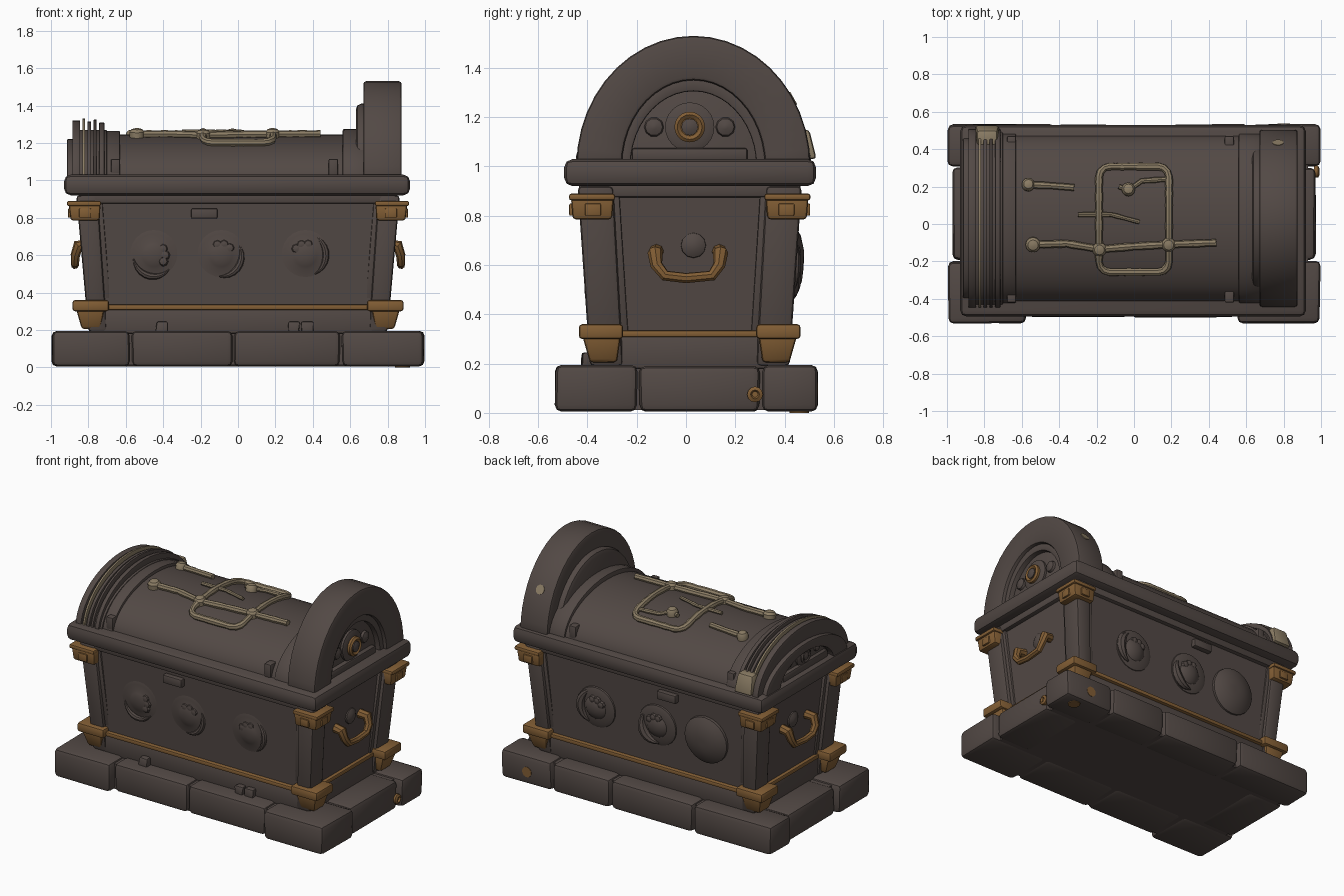
import bpy, bmesh, math, random
from mathutils import Vector

if "Cube" in bpy.data.objects:
    bpy.data.objects.remove(bpy.data.objects["Cube"])
random.seed(4)

def material(name, rgb):
    m = bpy.data.materials.new(name)
    m.diffuse_color = (*rgb, 1)
    m.use_nodes = True
    m.node_tree.nodes["Principled BSDF"].inputs["Base Color"].default_value = m.diffuse_color
    return m

STONE = material("dark stone", (0.085, 0.066, 0.059))
GOLD = material("old gold", (0.225, 0.112, 0.035))
TAN = material("tan rope", (0.26, 0.205, 0.13))

def finish(name, bm, mat, bevel=0, segs=2):
    bmesh.ops.recalc_face_normals(bm, faces=bm.faces)
    if bevel:
        edges = [e for e in bm.edges if e.calc_face_angle(0) > 0.6]
        bmesh.ops.bevel(bm, geom=edges, offset=bevel, segments=segs, profile=0.5, affect='EDGES')
    me = bpy.data.meshes.new(name)
    bm.to_mesh(me)
    bm.free()
    me.materials.append(mat)
    for p in me.polygons:
        p.use_smooth = True
    me.set_sharp_from_angle(angle=math.radians(35))
    ob = bpy.data.objects.new(name, me)
    bpy.context.collection.objects.link(ob)
    return ob

def block(name, x, y, z, mat=STONE, bevel=0.01, top=None, jitter=0):
    """Box between ranges x, y, z; top = (x range, y range) makes it tapered."""
    bm = bmesh.new()
    rows = []
    for zz, (xr, yr) in ((z[0], (x, y)), (z[1], top or (x, y))):
        j = lambda: random.uniform(-jitter, jitter)
        rows.append([bm.verts.new((xr[a] + j(), yr[b] + j(), zz))
                     for a, b in ((0, 0), (1, 0), (1, 1), (0, 1))])
    bm.faces.new(rows[0])
    bm.faces.new(rows[1])
    for i in range(4):
        k = (i + 1) % 4
        bm.faces.new((rows[0][i], rows[0][k], rows[1][k], rows[1][i]))
    return finish(name, bm, mat, bevel)

def arc(ry, rz, n=22, cy=0.03, cz=1.0):
    return [(cy + ry * math.cos(math.pi * i / n), cz + rz * math.sin(math.pi * i / n)) for i in range(n + 1)]

def arch(name, x0, x1, ry, rz, mat=STONE, inner=None, bevel=0.008, cy=0.03):
    """Half-ellipse slab, or an arch ring when inner radii are given."""
    bm = bmesh.new()
    out = arc(ry, rz, cy=cy)
    if inner:
        inn = arc(*inner, cy=cy)
        g = [[bm.verts.new((x, *p)) for p in pts] for x, pts in ((x0, out), (x1, out), (x1, inn), (x0, inn))]
        for i in range(len(out) - 1):
            for k in range(4):
                m = (k + 1) % 4
                bm.faces.new((g[k][i], g[k][i + 1], g[m][i + 1], g[m][i]))
        bm.faces.new([r[0] for r in g])
        bm.faces.new([r[-1] for r in g])
    else:
        a, b = [[bm.verts.new((x, *p)) for p in out] for x in (x0, x1)]
        bm.faces.new(a)
        bm.faces.new(b)
        for i in range(len(a)):
            k = (i + 1) % len(a)
            bm.faces.new((a[i], a[k], b[k], b[i]))
    return finish(name, bm, mat, bevel)

def lathe(name, profile, loc, axis, mat=STONE, n=24):
    """Turned shape: profile of (radius, height) around axis."""
    bm = bmesh.new()
    q = Vector(axis).to_track_quat('Z', 'Y')
    rings = [[bm.verts.new(Vector(loc) + q @ Vector((r * math.cos(2 * math.pi * i / n), r * math.sin(2 * math.pi * i / n), h)))
              for i in range(n)] for r, h in profile]
    for a, b in zip(rings, rings[1:]):
        for i in range(n):
            k = (i + 1) % n
            bm.faces.new((a[i], a[k], b[k], b[i]))
    bm.faces.new(rings[0])
    bm.faces.new(rings[-1])
    return finish(name, bm, mat)

def tube(name, pts, r, mat, closed=False, radii=None):
    cu = bpy.data.curves.new(name, 'CURVE')
    cu.dimensions = '3D'
    cu.bevel_depth, cu.bevel_resolution, cu.use_fill_caps = r, 2, True
    s = cu.splines.new('POLY')
    s.points.add(len(pts) - 1)
    for i, p in enumerate(pts):
        s.points[i].co = (*p, 1)
        s.points[i].radius = radii[i] if radii else 1
    s.use_cyclic_u = closed
    tmp = bpy.data.objects.new(name, cu)
    bpy.context.collection.objects.link(tmp)
    bpy.context.view_layer.update()
    bm = bmesh.new()
    bm.from_mesh(bpy.data.meshes.new_from_object(tmp.evaluated_get(bpy.context.evaluated_depsgraph_get())))
    bpy.data.objects.remove(tmp)
    return finish(name, bm, mat)

# Plinth of rough stone blocks around a core
block("plinth_core", (-0.93, 0.93), (-0.47, 0.49), (0.012, 0.18), bevel=0)
for name, xs in (("front", (-1, -0.575, -0.025, 0.55, 1)), ("back", (-1, -0.42, 0.19, 0.62, 1))):
    for i in range(4):
        edge = -0.53 if i in (0, 3) else -0.497
        y = (edge, -0.2) if name == "front" else (0.31, 0.532)
        block(f"plinth_{name}_block", (xs[i] + 0.005, xs[i + 1] - 0.005), y, (0.005, 0.195), bevel=0.028, jitter=0.004)
for s in (-1, 1):
    block("plinth_side_block", sorted((s * 0.97, s * 0.7)), (-0.19, 0.30), (0.005, 0.19), bevel=0.028, jitter=0.004)
for x in (-0.41, 0.30, 0.37):
    block("plinth_rubble", (x - 0.03, x + 0.03), (-0.42, -0.37), (0.18, 0.245), jitter=0.008)
lathe("plinth_ring", [(0.032, -0.01), (0.032, 0.012), (0.018, 0.02), (0.012, 0.008)], (0.972, 0.28, 0.075), (1, 0, 0), GOLD, 12)
lathe("plinth_back_inlay", [(0.034, -0.01), (0.034, 0.004)], (0.80, 0.532, 0.09), (0, 1, 0), GOLD, 14)
lathe("plinth_under_inlay", [(0.04, -0.01), (0.04, 0.004)], (0.88, 0.46, 0.004), (0, 0, -1), GOLD, 14)

# Tapered body, rails and corner posts
block("body", (-0.765, 0.765), (-0.37, 0.40), (0.18, 0.93), top=((-0.825, 0.825), (-0.41, 0.44)), bevel=0)
block("body_top_rail", (-0.85, 0.85), (-0.435, 0.465), (0.875, 0.94), bevel=0.012)
block("gold_lower_trim", (-0.80, 0.80), (-0.405, 0.435), (0.307, 0.335), GOLD, 0.008)
block("lower_skirt", (-0.79, 0.79), (-0.385, 0.415), (0.18, 0.31))
for sx in (-1, 1):
    for sy in (-1, 1):
        X = lambda a, b: sorted((sx * a, sx * b))
        Y = lambda a, b: sorted((0.015 + sy * a, 0.015 + sy * b))
        block("corner_post", X(0.70, 0.80), Y(0.27, 0.405), (0.19, 0.92), bevel=0.018,
              top=(X(0.75, 0.865), Y(0.31, 0.455)))
        block("gold_top_corner", X(0.74, 0.895), Y(0.315, 0.475), (0.785, 0.872), GOLD, 0.014,
              top=(X(0.735, 0.905), Y(0.308, 0.482)))
        block("gold_top_corner_lip", X(0.732, 0.915), Y(0.303, 0.49), (0.862, 0.89), GOLD, 0.01)
        block("gold_base_corner", X(0.69, 0.885), Y(0.27, 0.45), (0.30, 0.36), GOLD, 0.014)
        block("gold_foot", X(0.735, 0.835), Y(0.295, 0.405), (0.205, 0.31), GOLD, 0.014,
              top=(X(0.715, 0.865), Y(0.28, 0.435)))
        # raised plates on the corner brackets
        block("gold_corner_plate", X(0.785, 0.85), Y(0.40, 0.489), (0.80, 0.85), GOLD, 0.006)
        block("gold_corner_plate", X(0.80, 0.909), Y(0.36, 0.425), (0.80, 0.85), GOLD, 0.006)
        # thin panel frames beside the posts
        block("front_panel_frame", X(0.68, 0.715), Y(0.30, 0.392), (0.33, 0.88), bevel=0.006,
              top=(X(0.725, 0.76), Y(0.33, 0.435)))
        block("side_panel_frame", X(0.70, 0.788), Y(0.25, 0.285), (0.33, 0.88), bevel=0.006,
              top=(X(0.74, 0.84), Y(0.285, 0.325)))

# Round carvings on front and back, the last back one is a larger shield
for s in (-1, 1):
    for k, x in enumerate((-0.45, -0.09, 0.36)):
        y, d = (-0.385, 0.65) if s < 0 else (0.42, 1.1)
        big = s > 0 and k == 0
        disc = ([(0.16, -0.03), (0.155, 0.015), (0.12, 0.035), (0.06, 0.05), (0.02, 0.052)] if big else
                [(0.15, -0.03), (0.135, 0.008), (0.115, 0.015), (0.075, 0.018), (0.06, 0.03), (0.02, 0.04)])
        lathe("round_carving", [(r, h * d) for r, h in disc], (x, y, 0.60), (0, s, -0.07))
        if big:
            continue
        a0 = (3.3, 4.6, 5.2)[k]
        pts = [(x + 0.11 * math.cos(a0 + t * 0.25), y + s * d * 0.014, 0.6 + 0.115 * math.sin(a0 + t * 0.25)) for t in range(10)]
        tube("carved_crescent", pts, 0.028 * d, STONE, radii=[0.15 + 0.85 * math.sin(math.pi * t / 9) for t in range(10)])
        for j in range(3):
            a = a0 + 2.4 + j * 0.6
            lathe("carved_knob", [(0.028, 0), (0.02, 0.02 * d), (0.006, 0.025 * d)],
                  (x + 0.06 * math.cos(a), y + s * d * 0.015, 0.6 + 0.06 * math.sin(a)), (0, s, 0), n=8)
    y = -0.42 if s < 0 else 0.45
    block("latch", (-0.25, -0.11), (y - 0.02, y + 0.02), (0.795, 0.85), bevel=0.008)

# Side handles with mounts
for s in (-1, 1):
    path = [(0.80, -0.12, 0.655), (0.855, -0.125, 0.65), (0.87, -0.12, 0.60), (0.872, -0.085, 0.557), (0.872, 0.0, 0.547),
            (0.872, 0.105, 0.557), (0.87, 0.135, 0.60), (0.855, 0.14, 0.65), (0.80, 0.135, 0.655)]
    tube("side_handle", [(s * a, b, c) for a, b, c in path], 0.025, GOLD, radii=[1.2, 1.25, 1, 0.9, 0.85, 0.9, 1, 1.25, 1.2])
    lathe("handle_ornament", [(0.055, -0.03), (0.05, 0.015), (0.025, 0.03)], (s * 0.80, 0.03, 0.68), (s, 0, 0), n=12)

# Lid rim and hinges
block("lid_rim", (-0.93, 0.92), (-0.495, 0.528), (0.92, 1.03), bevel=0.035)
for y in (-0.385, 0.435):
    for x in (-0.655, 0.51):
        block("lid_hinge", (x - 0.025, x + 0.025), (y - 0.035, y + 0.035), (1.02, 1.115), bevel=0.008)

# Barrel lid with steps toward the ends
arch("barrel_lid", -0.75, 0.70, 0.445, 0.245, bevel=0)
arch("lid_step_left", -0.76, -0.63, 0.455, 0.265)
arch("lid_step_right", 0.56, 0.68, 0.455, 0.275)
arch("tall_arch_collar", 0.63, 0.70, 0.40, 0.41, bevel=0.03)

# Tall end arch with recessed face
arch("tall_arch", 0.67, 0.875, 0.475, 0.53, inner=(0.29, 0.35), bevel=0.015)
arch("tall_arch_inner_ring", 0.70, 0.85, 0.30, 0.36, inner=(0.255, 0.305))
arch("tall_arch_face", 0.68, 0.815, 0.28, 0.33)
lathe("tall_arch_inlay", [(0.03, -0.01), (0.03, 0.004)], (0.77, 0.03 + 0.475 * 0.85, 1.0 + 0.53 * 0.52), (0, 0.85, 0.47), TAN, 14)

# Broken left end built of thin layers
arch("left_end_outer", -0.915, -0.87, 0.43, 0.22, inner=(0.28, 0.16))
arch("left_end_face", -0.87, -0.70, 0.465, 0.27)
for x0, x1, h, m in ((-0.885, -0.845, 0.32, STONE), (-0.832, -0.818, 0.33, TAN), (-0.805, -0.785, 0.315, STONE),
                     (-0.772, -0.757, 0.325, STONE), (-0.742, -0.715, 0.31, STONE)):
    arch("left_end_layer", x0, x1, 0.48, h, m, inner=(0.40, 0.2), bevel=0.003)
block("tan_wrap", (-0.85, -0.72), (0.43, 0.53), (1.03, 1.15), TAN, 0.015, top=((-0.84, -0.73), (0.42, 0.50)))

# Bosses and ledges on both ends
for s, x, z, k, m in ((1, 0.81, 1.16, 1, GOLD), (-1, -0.86, 1.12, 0.75, STONE)):
    lathe("boss_base", [(0.10 * k, -0.01), (0.10 * k, 0.02), (0.075 * k, 0.03)], (x, 0.015, z), (s, 0, 0))
    lathe("boss_ring", [(0.062 * k, 0), (0.062 * k, 0.045 * k), (0.05 * k, 0.055 * k), (0.036 * k, 0.045 * k)],
          (x, 0.015, z), (s, 0, 0), m)
    lathe("boss_stud", [(0.034 * k, 0), (0.034 * k, 0.052 * k), (0.015 * k, 0.06 * k)], (x, 0.015, z), (s, 0, 0), n=12)
    for y in (-0.13, 0.16):
        lathe("side_carving", [(0.045 * k, -0.01), (0.035 * k, 0.02), (0.01, 0.03)], (x, y, z), (s, 0, 0), n=10)
    block("end_ledge", sorted((x - s * 0.03, x + s * 0.035)), (-0.22, 0.25), (1.02, 1.075), bevel=0.012)

# Ropes and knots lying on the barrel lid
def on_lid(x, y, lift=0.014):
    return (x, y, 1.0 + lift + 0.245 * math.sqrt(max(0, 1 - ((y - 0.03) / 0.445) ** 2)))

def rope(name, pts, r, closed=False):
    path = []
    for a, b in zip(pts, pts[1:] + pts[:1] if closed else pts[1:]):
        n = max(1, int(math.dist(a, b) / 0.03))
        path += [on_lid(a[0] + (b[0] - a[0]) * i / n, a[1] + (b[1] - a[1]) * i / n) for i in range(n)]
    if not closed:
        path.append(on_lid(*pts[-1]))
    tube(name, path, r, TAN, closed, [random.uniform(0.9, 1.12) for _ in path])

corners = ((0.13, 0.25, 0), (-0.13, 0.25, 1), (-0.13, -0.20, 2), (0.13, -0.20, 3))
loop = [(cx + 0.057 * math.cos(math.pi / 2 * (q + t / 3)), cy + 0.057 * math.sin(math.pi / 2 * (q + t / 3)))
        for cx, cy, q in corners for t in range(4)]
rope("rope_loop", loop, 0.02, True)
rope("long_rope", [(-0.54, -0.11), (-0.36, -0.105), (-0.18, -0.135), (0.0, -0.12), (0.18, -0.11), (0.44, -0.10)], 0.02)
rope("short_rope", [(-0.56, 0.21), (-0.45, 0.205), (-0.32, 0.195)], 0.018)
rope("thin_rope", [(-0.30, 0.05), (-0.12, 0.05), (0.03, 0.01)], 0.012)
rope("knot_tail", [(-0.08, 0.20), (-0.03, 0.18), (0.04, 0.23), (0.18, 0.24)], 0.014)
for x, y, r in ((-0.54, -0.11, 0.04), (-0.185, -0.135, 0.038), (0.185, -0.11, 0.038), (-0.03, 0.185, 0.036), (-0.565, 0.21, 0.035)):
    lathe("rope_knot", [(r, -0.02), (r, 0.012), (r * 0.7, 0.027), (r * 0.25, 0.032)], on_lid(x, y), (0, (y - 0.03) * 0.8, 1), TAN, 12)
